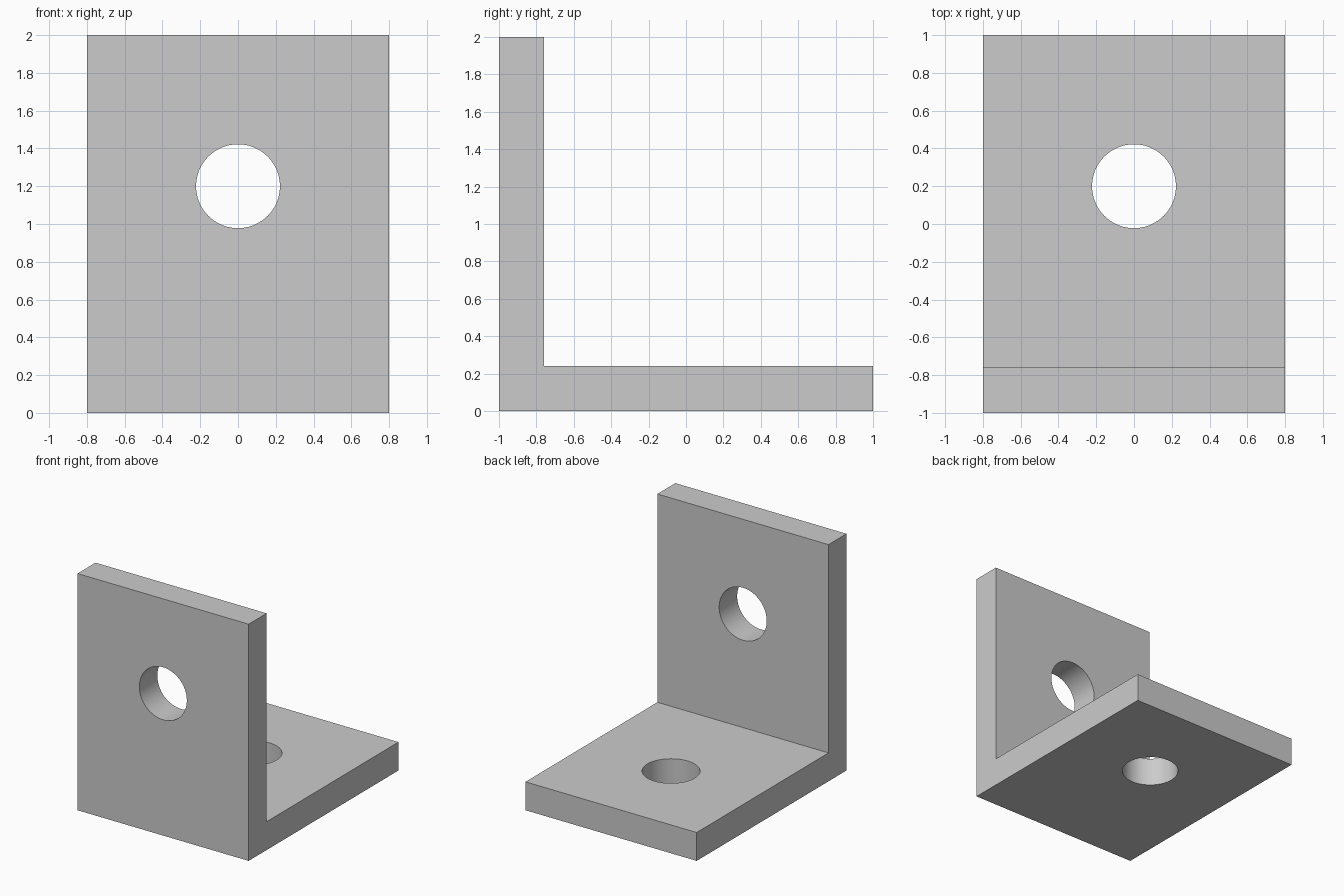
import bpy
import bmesh
from math import radians

cube = bpy.data.objects.get("Cube")
if cube:
    bpy.data.objects.remove(cube, do_unlink=True)

WIDTH, LENGTH, THICK = 1.6, 2.0, 0.24
HOLE_RADIUS, HOLE_OFFSET = 0.222, 1.2

grey = bpy.data.materials.new("plain grey")
grey.use_nodes = True
grey.diffuse_color = (0.6, 0.6, 0.6, 1)
grey.node_tree.nodes["Principled BSDF"].inputs["Base Color"].default_value = grey.diffuse_color

# L-shaped profile extruded across the width
profile = [(-1, 0), (1, 0), (1, THICK), (THICK - 1, THICK), (THICK - 1, LENGTH), (-1, LENGTH)]
bm = bmesh.new()
face = bm.faces.new([bm.verts.new((-WIDTH / 2, y, z)) for y, z in profile])
side = bmesh.ops.extrude_face_region(bm, geom=[face])
bmesh.ops.translate(bm, vec=(WIDTH, 0, 0),
                    verts=[v for v in side["geom"] if isinstance(v, bmesh.types.BMVert)])
bmesh.ops.recalc_face_normals(bm, faces=bm.faces)
mesh = bpy.data.meshes.new("angle_bracket")
bm.to_mesh(mesh)
bm.free()
mesh.materials.append(grey)
bracket = bpy.data.objects.new("angle_bracket", mesh)
bpy.context.collection.objects.link(bracket)


def drill(name, location, tilt):
    """Cut a round bolt hole through one plate of the bracket."""
    bpy.ops.mesh.primitive_cylinder_add(vertices=96, radius=HOLE_RADIUS, depth=THICK * 2,
                                        location=location, rotation=(tilt, 0, 0))
    cutter = bpy.context.object
    cutter.name = name
    cutter.hide_render = True
    cutter.data.materials.append(grey)
    mod = bracket.modifiers.new(name, 'BOOLEAN')
    mod.operation = 'DIFFERENCE'
    mod.solver = 'EXACT'
    mod.object = cutter
    bpy.context.view_layer.objects.active = bracket
    bpy.ops.object.modifier_apply(modifier=mod.name)
    bpy.data.objects.remove(cutter, do_unlink=True)


# Bolt holes in the upright and base plates
drill("upright_hole", (0, THICK / 2 - 1, HOLE_OFFSET), radians(90))
drill("base_hole", (0, HOLE_OFFSET - 1, THICK / 2), 0)

# Smooth hole walls, sharp plate edges
bpy.ops.object.select_all(action='DESELECT')
bracket.select_set(True)
bpy.context.view_layer.objects.active = bracket
bpy.ops.object.shade_smooth_by_angle(angle=radians(30))
